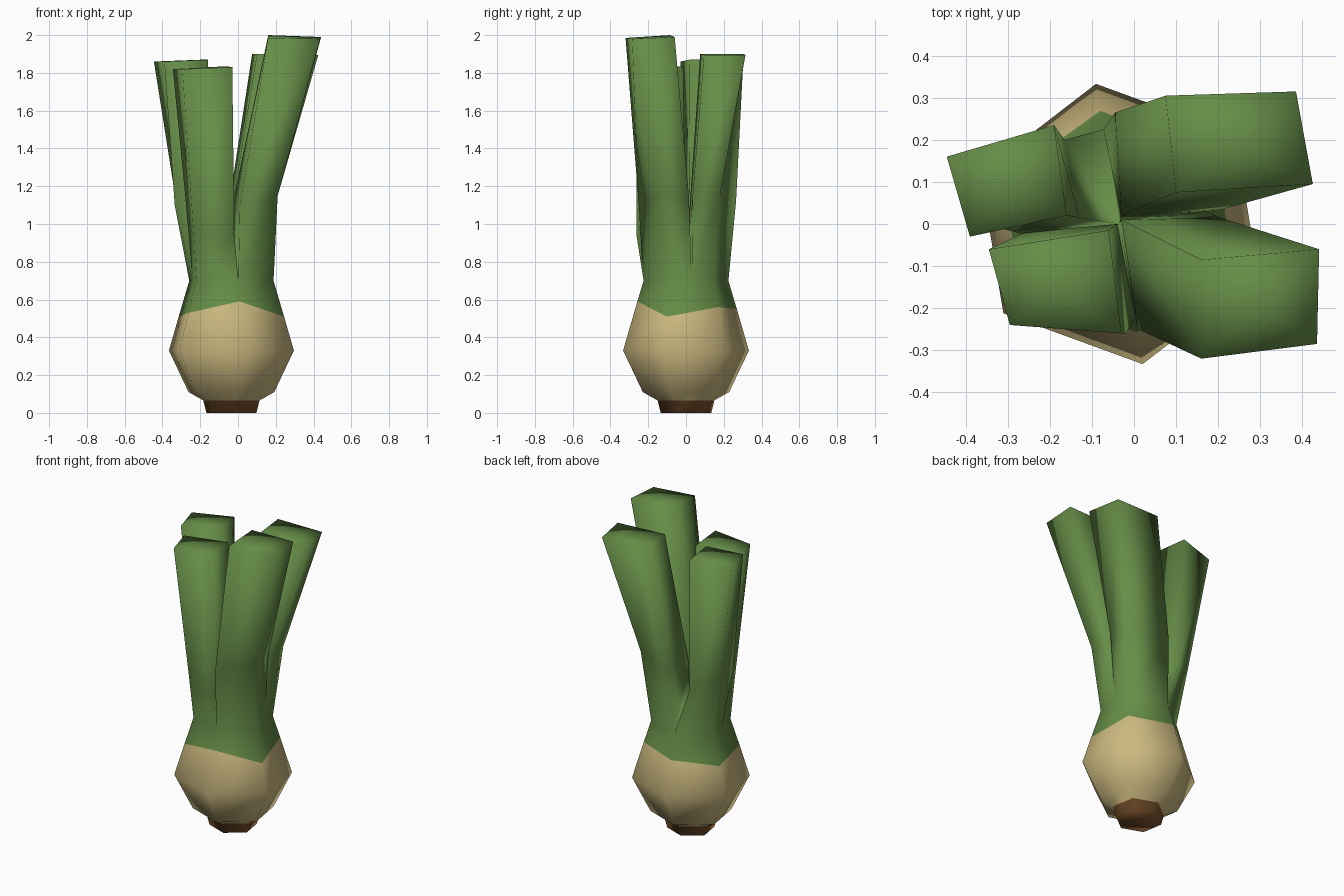
import bpy, bmesh
from math import radians, cos, sin

cube = bpy.data.objects.get("Cube")
if cube:
    bpy.data.objects.remove(cube)


def material(name, rgb):
    mat = bpy.data.materials.new(name)
    mat.use_nodes = True
    color = (*rgb, 1)
    mat.diffuse_color = color
    mat.node_tree.nodes["Principled BSDF"].inputs["Base Color"].default_value = color
    return mat


MATERIALS = [
    material("root brown", (0.2, 0.086, 0.026)),
    material("bulb tan", (0.6, 0.485, 0.215)),
    material("leaf green", (0.13, 0.265, 0.064)),
]
BROWN, TAN, GREEN = range(3)

CX = -0.035
ANGLES = [-141, -81, -21, 39, 99, 159]


def hexagon(radius):
    """Slightly wide hexagon with two extra points halfway along its side edges."""
    pts = [(CX + radius * 1.03 * cos(radians(a)), radius * 0.98 * sin(radians(a))) for a in ANGLES]
    mid = lambda p, q: ((p[0] + q[0]) / 2, (p[1] + q[1]) / 2)
    return pts[:3] + [mid(pts[2], pts[3])] + pts[3:] + [mid(pts[5], pts[0])]


def flat_ring(bm, radius, z):
    return [bm.verts.new((x, y, z)) for x, y in hexagon(radius)]


def bridge(bm, low, high, mat):
    n = len(low)
    for i in range(n):
        j = (i + 1) % n
        bm.faces.new((low[i], low[j], high[j], high[i])).material_index = mat


bm = bmesh.new()

# Root plate and lower bulb
rings = [flat_ring(bm, r, z) for r, z in ((0.138, 0), (0.155, 0.066), (0.236, 0.11), (0.344, 0.33))]
bm.faces.new(rings[0][::-1]).material_index = BROWN

# Zigzag edge where the green begins, then the neck
edge = []
for i, z in enumerate([0.53, 0.59, 0.51, 0.535, 0.56, 0.55, 0.51, 0.52]):
    x, y = hexagon(0.344 - (z - 0.33) * 0.3)[i]
    edge.append(bm.verts.new((x, y, z)))
neck = flat_ring(bm, 0.232, 0.7)
rings += [edge, neck]
for k, mat in enumerate([BROWN, TAN, TAN, TAN, GREEN]):
    bridge(bm, rings[k], rings[k + 1], mat)

# Four leaves growing from the neck: neck points, bend section, cut top
centre = bm.verts.new((CX, 0, 0.7))
leaves = [
    # front leaf on the left
    ((1, 2, 3),
     [(-.03, .01, 1.1), (.01, -.25, 1.1), (.21, -.14, 1.15), (.205, .015, 1.15)],
     [(.16, -.085, 2), (.16, -.32, 1.985), (.435, -.285, 1.98), (.44, -.06, 1.99)]),
    # back leaf on the left
    ((3, 4, 5),
     [(-.03, .02, 1.1), (.21, .035, 1.15), (.2, .18, 1.15), (-.045, .265, 1.12)],
     [(.1, .075, 1.9), (.425, .095, 1.895), (.385, .315, 1.895), (.075, .305, 1.9)]),
    # back leaf on the right
    ((5, 6, 7),
     [(-.13, .015, 1), (-.165, .2, 1), (-.325, .11, 1.1), (-.335, -.005, 1.1)],
     [(-.16, .02, 1.87), (-.19, .235, 1.87), (-.445, .16, 1.86), (-.39, -.03, 1.86)]),
    # front leaf on the right
    ((7, 0, 1),
     [(-.04, 0, .95), (-.26, -.02, .95), (-.235, -.165, .95), (-.02, -.262, .94)],
     [(-.06, -.015, 1.835), (-.345, -.06, 1.82), (-.295, -.24, 1.82), (-.03, -.26, 1.83)]),
]
tops = []
for ids, bend_pts, top_pts in leaves:
    base = [centre] + [neck[i] for i in ids]
    bend = [bm.verts.new(p) for p in bend_pts]
    top = [bm.verts.new(p) for p in top_pts]
    bridge(bm, base, bend, GREEN)
    bridge(bm, bend, top, GREEN)
    cap = bm.faces.new(top)
    cap.material_index = GREEN
    tops.append(cap)
bmesh.ops.poke(bm, faces=tops)

mesh = bpy.data.meshes.new("bulb_with_leaves")
bm.to_mesh(mesh)
bm.free()
for mat in MATERIALS:
    mesh.materials.append(mat)
mesh.shade_smooth()
obj = bpy.data.objects.new("bulb_with_leaves", mesh)
bpy.context.collection.objects.link(obj)
